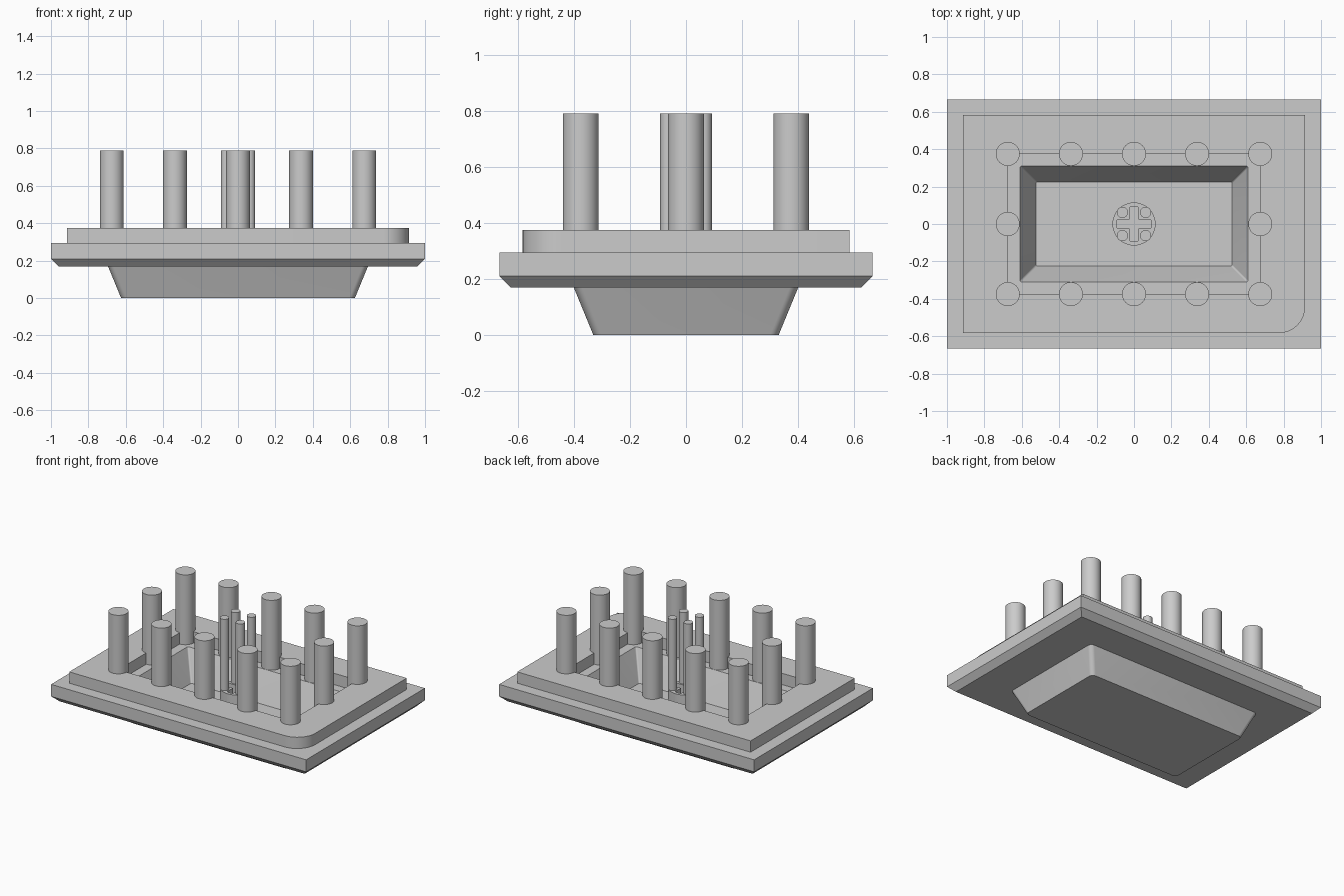
import bpy, bmesh, math
from mathutils import Vector

cube = bpy.data.objects.get("Cube")
if cube:
    bpy.data.objects.remove(cube, do_unlink=True)

grey = bpy.data.materials.new("plain grey")
grey.use_nodes = True
grey.diffuse_color = (0.6, 0.6, 0.6, 1)
grey.node_tree.nodes["Principled BSDF"].inputs["Base Color"].default_value = (0.6, 0.6, 0.6, 1)

PIN_TOP = 0.79
STEP = 0.295      # top of the flange and inner ledge
RIM_TOP = 0.375
FLOOR = 0.09


def finish(name, bm):
    """Turn a bmesh into a named, grey object with sharp creases."""
    bmesh.ops.recalc_face_normals(bm, faces=bm.faces)
    mesh = bpy.data.meshes.new(name)
    bm.to_mesh(mesh)
    bm.free()
    obj = bpy.data.objects.new(name, mesh)
    bpy.context.collection.objects.link(obj)
    mesh.materials.append(grey)
    smooth(obj)
    return obj


def smooth(obj):
    bpy.ops.object.select_all(action='DESELECT')
    obj.select_set(True)
    bpy.context.view_layer.objects.active = obj
    bpy.ops.object.shade_smooth_by_angle(angle=math.radians(30))


def outline(hx, hy, z, radii, segments=8):
    """Rectangle with one radius per corner, starting at +x +y, anticlockwise."""
    points = []
    signs = [(1, 1), (-1, 1), (-1, -1), (1, -1)]
    for i, ((sx, sy), r) in enumerate(zip(signs, radii)):
        for k in range(segments + 1):
            a = math.pi / 2 * (i + k / segments)
            points.append(Vector((sx * (hx - r) + r * math.cos(a),
                                  sy * (hy - r) + r * math.sin(a), z)))
    return points


def loft(name, sections, capped):
    """Skin a stack of outlines (half x, half y, z, corner radii)."""
    bm = bmesh.new()
    rings = [[bm.verts.new(p) for p in outline(*s)] for s in sections]
    count = len(rings[0])
    for low, high in zip(rings, rings[1:]):
        for i in range(count):
            j = (i + 1) % count
            bm.faces.new((low[i], low[j], high[j], high[i]))
    if capped:
        bm.faces.new(rings[0])
        bm.faces.new(rings[-1])
    bmesh.ops.remove_doubles(bm, verts=bm.verts, dist=1e-5)
    return finish(name, bm)


def cylinder(name, x, y, radius, bottom, top, sides=40):
    bm = bmesh.new()
    bmesh.ops.create_cone(bm, cap_ends=True, segments=sides, radius1=radius,
                          radius2=radius, depth=top - bottom)
    bmesh.ops.translate(bm, vec=(x, y, (top + bottom) / 2), verts=bm.verts)
    return finish(name, bm)


square = [0] * 4
soft = [0.03] * 4

# Tray: tapered basin outside, chamfered flange, then the sunken cavity
loft("tray", [
    (0.625, 0.33, 0, soft),
    (0.695, 0.40, 0.17, soft),
    (0.96, 0.625, 0.17, square),
    (1.0, 0.665, 0.21, square),
    (1.0, 0.665, STEP, square),
    (0.61, 0.31, STEP, [0.01] * 4),
    (0.525, 0.225, FLOOR, [0.01] * 4),
], capped=True)

# Raised rim with one rounded corner, open around the cavity
keyed = [0, 0, 0, 0.14]
loft("raised_rim", [
    (0.915, 0.583, STEP, keyed),
    (0.915, 0.583, RIM_TOP, keyed),
    (0.675, 0.375, RIM_TOP, square),
    (0.675, 0.375, STEP, square),
], capped=False)

# Tall pins around the cavity edge
spots = [(0.675 * i / 2, 0.375 * s) for i in range(-2, 3) for s in (-1, 1)]
spots += [(0.675 * s, 0) for s in (-1, 1)]
for x, y in spots:
    cylinder("edge_pin", x, y, 0.064, STEP - 0.005, PIN_TOP)

# Central boss with a cross-shaped socket
boss = cylinder("centre_boss", 0, 0, 0.115, FLOOR - 0.01, 0.285)
for hx, hy in ((0.092, 0.023), (0.023, 0.092)):
    cutter = loft("socket_cutter", [(hx, hy, 0.14, [0.006] * 4),
                                    (hx, hy, 0.4, [0.006] * 4)], capped=True)
    cutter.hide_render = True
    cut = boss.modifiers.new("socket", 'BOOLEAN')
    cut.operation = 'DIFFERENCE'
    cut.solver = 'EXACT'
    cut.object = cutter
    bpy.ops.object.select_all(action='DESELECT')
    boss.select_set(True)
    bpy.context.view_layer.objects.active = boss
    bpy.ops.object.modifier_apply(modifier=cut.name)
    bpy.data.objects.remove(cutter, do_unlink=True)
smooth(boss)

# Four slim pins between the arms of the cross
for sx in (-1, 1):
    for sy in (-1, 1):
        cylinder("slim_pin", 0.062 * sx, 0.062 * sy, 0.03, 0.27, PIN_TOP, 24)
